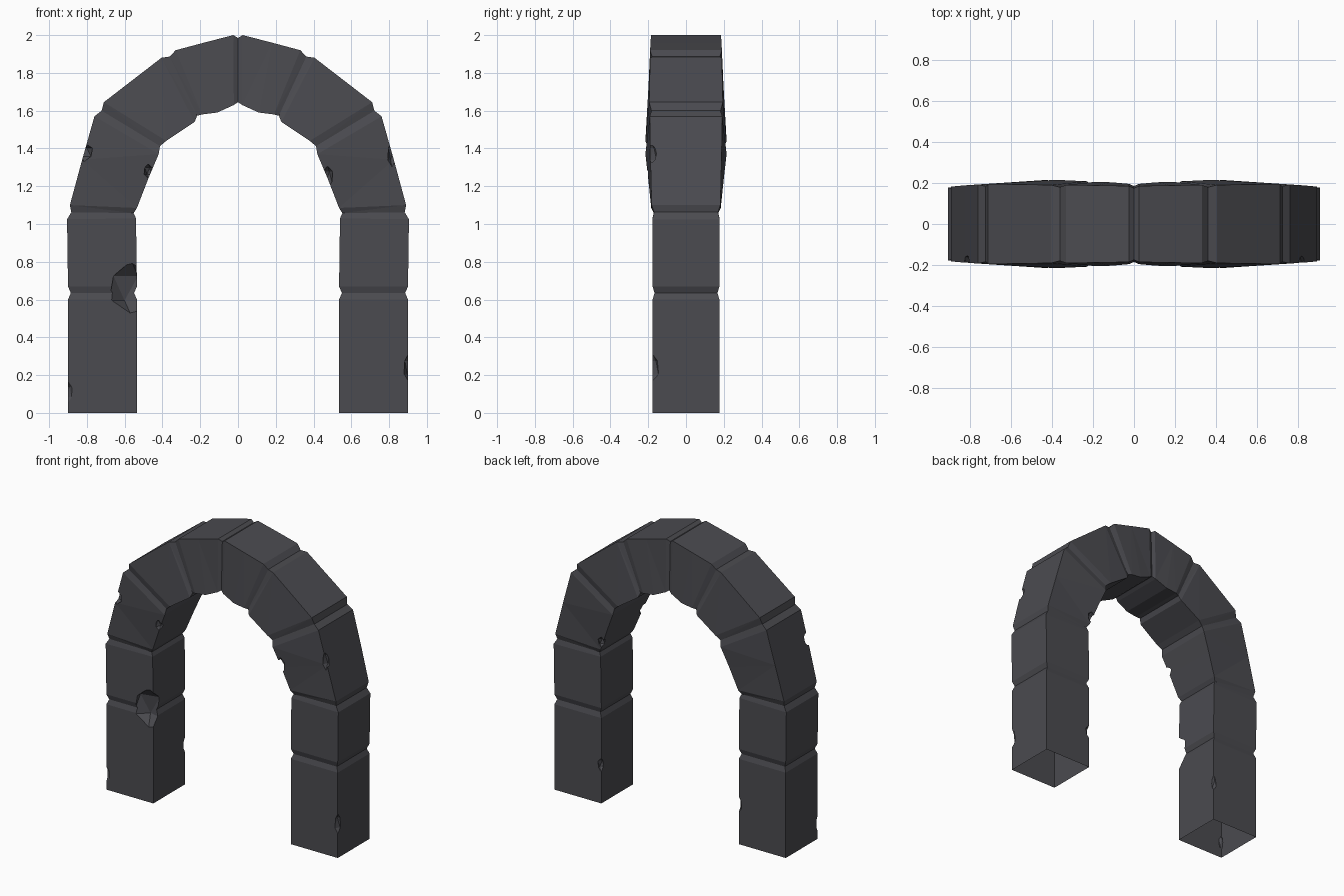
import bpy, bmesh
from mathutils import Vector

if "Cube" in bpy.data.objects:
    bpy.data.objects.remove(bpy.data.objects["Cube"])

# Blocks of the right half, bottom to top: each is a run of cross-sections
# (outer x, outer z, inner x, inner z, outer half depth, inner half depth)
BLOCKS = [
    [(.90, 0, .535, 0, .177, .177), (.90, .60, .535, .60, .177, .177)],
    [(.90, .67, .535, .67, .177, .177), (.905, 1.025, .54, 1.03, .178, .178)],
    [(.89, 1.10, .535, 1.085, .182, .184), (.825, 1.34, .475, 1.24, .188, .20),
     (.76, 1.57, .42, 1.37, .192, .215)],
    [(.71, 1.645, .38, 1.44, .195, .215), (.405, 1.88, .23, 1.54, .19, .208)],
    [(.33, 1.92, .19, 1.58, .19, .205), (.18, 1.96, .11, 1.59, .188, .203),
     (.025, 2.0, .022, 1.63, .185, .195)],
]
GROOVE = .015


def groove(a, b):
    """Recessed section at the joint between two block ends."""
    ox, oz, ix, iz, do, di = [(p + q) / 2 for p, q in zip(a, b)]
    o, i = Vector((ox, oz)), Vector((ix, iz))
    step = (i - o).normalized() * GROOVE
    o, i = o + step, i - step
    return (o.x, o.y, i.x, i.y, do - GROOVE * .7, di - GROOVE * .7)


def mirrored(s):
    return (-s[0], s[1], -s[2], s[3], s[4], s[5])


# Whole path from the right foot over the crown to the left foot
half = []
for n, block in enumerate(BLOCKS):
    if n:
        half.append(groove(BLOCKS[n - 1][-1], block[0]))
    half += block
crown = groove(half[-1], mirrored(half[-1]))
path = half + [crown] + [mirrored(s) for s in reversed(half)]

# Loft the sections into the arch
bm = bmesh.new()
rings = []
for ox, oz, ix, iz, do, di in path:
    rings.append([bm.verts.new(c) for c in
                  ((ox, -do, oz), (ox, do, oz), (ix, di, iz), (ix, -di, iz))])
for a, b in zip(rings, rings[1:]):
    for k in range(4):
        m = (k + 1) % 4
        bm.faces.new((a[k], a[m], b[m], b[k]))
bm.faces.new(rings[0])
bm.faces.new(rings[-1])
bmesh.ops.triangulate(bm, faces=[f for f in bm.faces if len({round(v.co.z, 4) for v in f.verts}) > 1])
bmesh.ops.recalc_face_normals(bm, faces=bm.faces)
mesh = bpy.data.meshes.new("stone_arch")
bm.to_mesh(mesh)
bm.free()
arch = bpy.data.objects.new("stone_arch", mesh)
bpy.context.collection.objects.link(arch)

# Chips knocked out of the edges: centre and radii
CHIPS = [
    ((-.565, -.19, .66), (.13, .09, .145)),
    ((.905, -.18, .24), (.03, .04, .08)),
    ((-.90, -.18, .11), (.025, .02, .06)),
    ((-.815, -.19, 1.38), (.05, .04, .05)),
    ((.815, -.19, 1.37), (.025, .04, .07)),
    ((-.475, -.20, 1.28), (.025, .04, .04)),
    ((.475, -.20, 1.25), (.03, .04, .06)),
    ((.535, .18, .27), (.03, .03, .05)),
    ((.525, .19, 1.14), (.03, .03, .04)),
    ((-.535, .18, .28), (.025, .025, .06)),
]
bm = bmesh.new()
for centre, radii in CHIPS:
    made = bmesh.ops.create_icosphere(bm, subdivisions=1, radius=1)["verts"]
    bmesh.ops.scale(bm, vec=radii, verts=made)
    bmesh.ops.translate(bm, vec=centre, verts=made)
cut_mesh = bpy.data.meshes.new("chip_cutter")
bm.to_mesh(cut_mesh)
bm.free()
cutter = bpy.data.objects.new("chip_cutter", cut_mesh)
cutter.hide_render = True
bpy.context.collection.objects.link(cutter)

mod = arch.modifiers.new("chips", 'BOOLEAN')
mod.operation = 'DIFFERENCE'
mod.solver = 'EXACT'
mod.object = cutter
bpy.context.view_layer.update()
result = bpy.data.meshes.new_from_object(arch.evaluated_get(bpy.context.evaluated_depsgraph_get()))
arch.modifiers.clear()
bpy.data.objects.remove(cutter)

# The feet are open underneath
bm = bmesh.new()
bm.from_mesh(result)
feet = [f for f in bm.faces if all(v.co.z < .001 for v in f.verts)]
bmesh.ops.delete(bm, geom=feet, context='FACES')
bm.to_mesh(result)
bm.free()
arch.data = result

# Dark stone
stone = bpy.data.materials.new("dark_stone")
stone.diffuse_color = (.07, .07, .08, 1)
stone.use_nodes = True
stone.node_tree.nodes["Principled BSDF"].inputs["Base Color"].default_value = stone.diffuse_color
arch.data.materials.clear()
arch.data.materials.append(stone)
